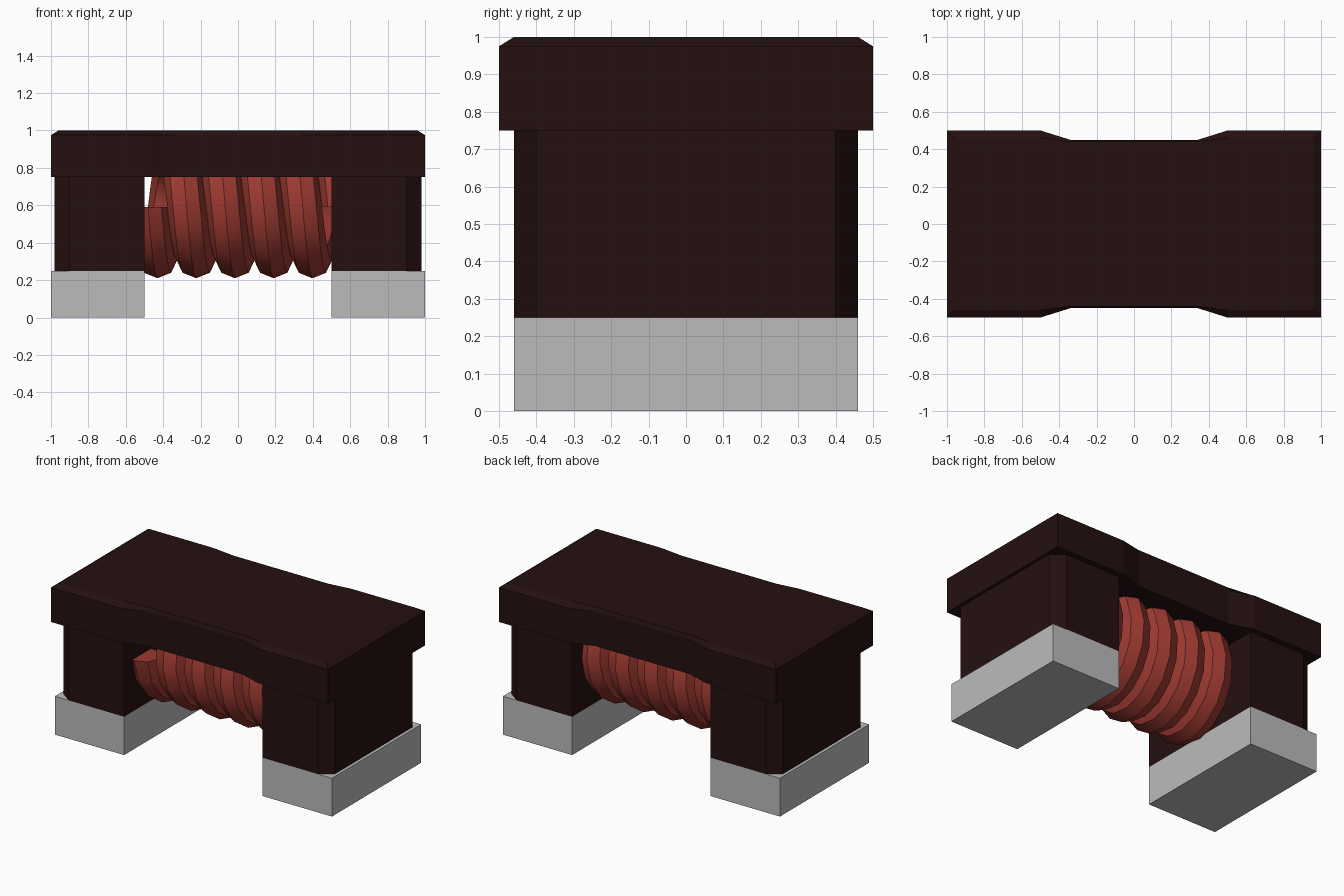
import bpy, bmesh, math

cube = bpy.data.objects.get("Cube")
if cube:
    bpy.data.objects.remove(cube, do_unlink=True)


def material(name, rgb):
    m = bpy.data.materials.new(name)
    m.use_nodes = True
    m.diffuse_color = (*rgb, 1)
    bsdf = m.node_tree.nodes["Principled BSDF"]
    bsdf.inputs["Base Color"].default_value = (*rgb, 1)
    bsdf.inputs["Roughness"].default_value = 0.6
    return m


DARK = material("dark brown ferrite", (0.018, 0.005, 0.005))
COPPER = material("red copper", (0.34, 0.042, 0.031))
METAL = material("grey metal", (0.5, 0.5, 0.5))


def loft(name, rings, mat, smooth=False):
    """Skin a list of equal-length closed rings and cap both ends."""
    bm = bmesh.new()
    loops = [[bm.verts.new(p) for p in ring] for ring in rings]
    for a, b in zip(loops, loops[1:]):
        for i in range(len(a)):
            j = (i + 1) % len(a)
            bm.faces.new((a[i], a[j], b[j], b[i]))
    bm.faces.new(loops[0][::-1])
    bm.faces.new(loops[-1])
    bmesh.ops.recalc_face_normals(bm, faces=bm.faces)
    me = bpy.data.meshes.new(name)
    bm.to_mesh(me)
    bm.free()
    me.materials.append(mat)
    ob = bpy.data.objects.new(name, me)
    bpy.context.collection.objects.link(ob)
    if smooth:
        bpy.ops.object.select_all(action='DESELECT')
        ob.select_set(True)
        bpy.context.view_layer.objects.active = ob
        bpy.ops.object.shade_smooth_by_angle(angle=math.radians(30))
    return ob


def prism(name, outline, z0, z1, mat):
    return loft(name, [[(x, y, z) for x, y in outline] for z in (z0, z1)], mat)


# Top slab: waisted outline with a chamfered upper rim
def slab_ring(x_end, y_end, y_waist, z):
    half = [(-x_end, -y_end), (-0.5, -y_end), (-0.34, -y_waist),
            (0.34, -y_waist), (0.5, -y_end), (x_end, -y_end)]
    return [(x, y, z) for x, y in half] + [(-x, -y, z) for x, y in half]


loft("top_slab", [slab_ring(1, 0.5, 0.45, 0.75),
                  slab_ring(1, 0.5, 0.45, 0.975),
                  slab_ring(0.96, 0.46, 0.44, 1.0)], DARK)

# Legs with chamfered outer corners, each on a metal pad
for side, s in (("left", 1), ("right", -1)):
    leg = [(0.5, -0.46), (0.9, -0.46), (0.98, -0.40),
           (0.98, 0.40), (0.9, 0.46), (0.5, 0.46)]
    pad = [(0.5, -0.46), (1, -0.46), (1, 0.46), (0.5, 0.46)]
    prism(side + "_leg", [(s * x, y) for x, y in leg], 0.25, 0.75, DARK)
    prism(side + "_pad", [(s * x, y) for x, y in pad], 0, 0.25, METAL)

# Wire coil: octagonal section swept around the long axis, starting at the front
TURNS, STEPS, PITCH = 5, 16, 0.207
START_X, AXIS_Z, COIL_R, WIRE_R = -0.482, 0.59, 0.28, 0.1
rings = []
for k in range(TURNS * STEPS + 1):
    t = k / STEPS
    a = 2 * math.pi * t
    ring = []
    for i in range(8):
        w = i * math.pi / 4
        r = COIL_R + WIRE_R * math.cos(w)
        x = START_X + PITCH * t + 1.03 * WIRE_R * math.sin(w)
        ring.append((x, -r * math.cos(a), AXIS_Z - r * math.sin(a)))
    rings.append(ring)
loft("wire_coil", rings, COPPER, smooth=True)
